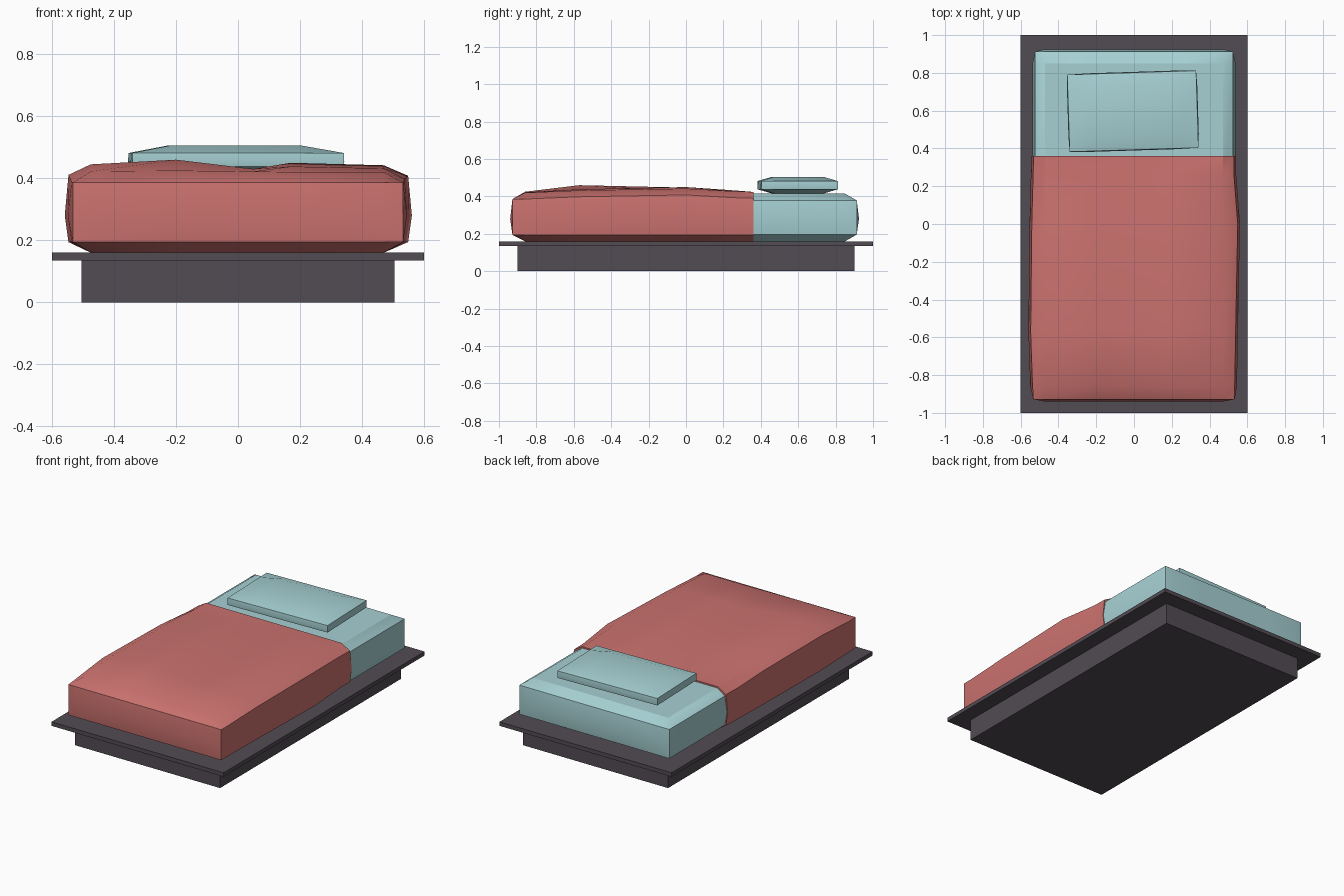
import bpy, bmesh, math
from itertools import product

if "Cube" in bpy.data.objects:
    bpy.data.objects.remove(bpy.data.objects["Cube"])


def material(name, rgb):
    m = bpy.data.materials.new(name)
    m.diffuse_color = (*rgb, 1)
    m.use_nodes = True
    m.node_tree.nodes["Principled BSDF"].inputs["Base Color"].default_value = m.diffuse_color
    return m


DARK = material("dark_wood", (0.084, 0.070, 0.087))
RED = material("coral_cloth", (0.60, 0.17, 0.16))
TEAL = material("pale_teal_cloth", (0.38, 0.63, 0.65))


def finish(name, bm, mat, smooth=False):
    bmesh.ops.recalc_face_normals(bm, faces=bm.faces)
    me = bpy.data.meshes.new(name)
    bm.to_mesh(me)
    bm.free()
    ob = bpy.data.objects.new(name, me)
    bpy.context.collection.objects.link(ob)
    me.materials.append(mat)
    if smooth:
        bpy.ops.object.select_all(action='DESELECT')
        ob.select_set(True)
        bpy.context.view_layer.objects.active = ob
        bpy.ops.object.shade_smooth_by_angle(angle=math.radians(25))
    return ob


def slab(name, hx, hy, z0, z1):
    bm = bmesh.new()
    bmesh.ops.create_cube(bm, size=1)
    for v in bm.verts:
        v.co = (v.co.x * 2 * hx, v.co.y * 2 * hy, z0 + (v.co.z + 0.5) * (z1 - z0))
    finish(name, bm, DARK)


def soft_box(name, grids, pull, mat, warp=None, square_back=False):
    """Gridded box whose edges and corners are pulled in to look padded."""
    bm = bmesh.new()
    last = [len(g) - 1 for g in grids]
    verts = {}
    for idx in product(*(range(n + 1) for n in last)):
        side = [-1 if i == 0 else 1 if i == n else 0 for i, n in zip(idx, last)]
        if square_back and side[1] == 1:
            side[1] = 0
            if not (side[0] or side[2]) and idx[1] != last[1]:
                continue
        elif not any(side):
            continue
        co = [g[i] for g, i in zip(grids, idx)]
        if sum(map(abs, side)) > 1:
            co = [c - s * p for c, s, p in zip(co, side, pull)]
        if warp:
            co = warp(co, idx, side)
        verts[idx] = bm.verts.new(co)
    for axis in range(3):
        a, b = [k for k in range(3) if k != axis]
        for end, i, j in product((0, last[axis]), range(last[a]), range(last[b])):
            loop = []
            for di, dj in ((0, 0), (1, 0), (1, 1), (0, 1)):
                k = [0, 0, 0]
                k[axis], k[a], k[b] = end, i + di, j + dj
                loop.append(verts[tuple(k)])
            bm.faces.new(loop)
    return finish(name, bm, mat, True)


# Bed base: plinth and overhanging platform
slab("plinth", 0.505, 0.9, 0, 0.135)
slab("platform", 0.6, 1.0, 0.135, 0.16)

# Mattress
soft_box("mattress",
         ([-.538, -.47, -.25, .25, .47, .538],
          [-.925, -.85, 0, .85, .925],
          [.16, .28, .415]), (.015, .012, .036), TEAL)

# Blanket: padded cover with an uneven top and bulging sides
TOP = [[.42, .42, .42, .42, .42],
       [.422, .425, .422, .42, .42],
       [.445, .460, .430, .438, .432],
       [.440, .447, .428, .450, .442],
       [.424, .427, .424, .432, .427],
       [.424, .424, .424, .424, .424]]
BULGE_RIGHT = [0, 0, .005, .016, -.004, -.004]
BULGE_LEFT = [0, .004, .014, .008, .001, -.002]


def drape(co, idx, side):
    x, y, z = co
    if side[2] == 1:
        col = min(max(idx[0] - 1, 0), 4)
        z += TOP[idx[1]][col] - .42
    if side[0] == 1:
        x += BULGE_RIGHT[idx[1]]
    elif side[0] == -1:
        x -= BULGE_LEFT[idx[1]]
    return x, y, z


soft_box("blanket",
         ([-.545, -.475, -.2, .05, .17, .47, .545],
          [-.94, -.86, -.57, 0, .26, .36],
          [.16, .28, .42]), (.012, .012, .034), RED, drape, True)

# Pillow, turned slightly
pillow = soft_box("pillow",
                  ([-.345, -.22, .21, .345],
                   [-.208, -.13, .13, .208],
                   [-.045, -.005, .045]), (.004, .004, .023), TEAL)
pillow.location = (-.006, .597, .46)
pillow.rotation_euler.z = math.radians(1.8)
